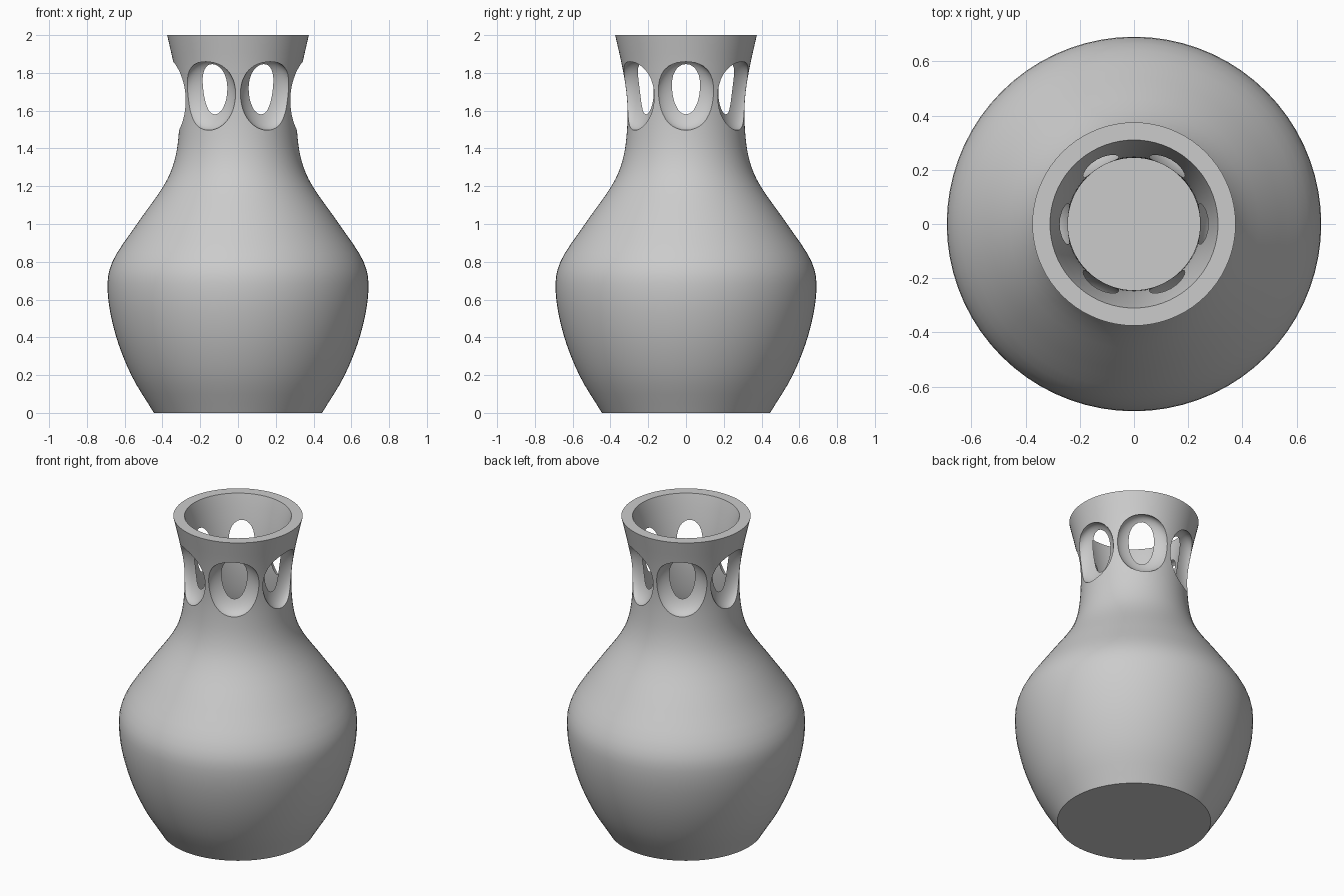
import bpy, bmesh, math
from mathutils import Vector, Matrix

cube = bpy.data.objects.get("Cube")
if cube:
    bpy.data.objects.remove(cube, do_unlink=True)

WALL = 0.065
HOLES = 6

clay = bpy.data.materials.new("grey clay")
clay.use_nodes = True
clay.diffuse_color = (0.6, 0.6, 0.6, 1)
clay.node_tree.nodes["Principled BSDF"].inputs["Base Color"].default_value = (0.6, 0.6, 0.6, 1)


def smooth_path(points, steps):
    """Catmull-Rom curve through the points."""
    p = [Vector(q) for q in points]
    p = [2 * p[0] - p[1]] + p + [2 * p[-1] - p[-2]]
    path = []
    for a, b, c, d in zip(p, p[1:], p[2:], p[3:]):
        for i in range(steps):
            t = i / steps
            path.append(0.5 * (2 * b + (c - a) * t + (2 * a - 5 * b + 4 * c - d) * t ** 2
                               + (3 * b - a - 3 * c + d) * t ** 3))
    return path + [p[-2]]


def make_object(name, bm):
    bmesh.ops.recalc_face_normals(bm, faces=bm.faces)
    mesh = bpy.data.meshes.new(name)
    bm.to_mesh(mesh)
    bm.free()
    mesh.materials.append(clay)
    obj = bpy.data.objects.new(name, mesh)
    bpy.context.collection.objects.link(obj)
    return obj


# Outer wall as (radius, height), inner wall offset by the wall thickness
outer = smooth_path([(0.445, 0), (0.565, 0.2), (0.65, 0.42), (0.69, 0.64), (0.665, 0.8),
                     (0.535, 1.0), (0.395, 1.2), (0.335, 1.34), (0.312, 1.5),
                     (0.312, 1.66), (0.335, 1.82), (0.375, 2.0)], 4)
inner = []
for before, here, after in zip(outer, outer[1:], outer[2:]):
    along = (after - before).normalized()
    point = here + Vector((-along.y, along.x)) * WALL
    if WALL + 0.01 < point.y < 1.99:
        inner.append(point)
rim = Vector((outer[-1].x - WALL, 2.0))
floor_edge = Vector((inner[0].x - 0.01, WALL))
profile = [Vector((0, 0))] + outer + [rim] + inner[::-1] + [floor_edge, Vector((0, WALL))]

# Vase body turned around the vertical axis
bm = bmesh.new()
verts = [bm.verts.new((p.x, 0, p.y)) for p in profile]
edges = [bm.edges.new(pair) for pair in zip(verts, verts[1:])]
bmesh.ops.spin(bm, geom=verts + edges, cent=(0, 0, 0), axis=(0, 0, 1),
               angle=math.tau, steps=72, use_merge=False)
bmesh.ops.remove_doubles(bm, verts=bm.verts, dist=0.0005)
vase = make_object("vase", bm)

# Ring of oval scoops that open the neck
bm = bmesh.new()
for i in range(HOLES):
    place = (Matrix.Rotation(math.tau * i / HOLES, 4, "Z")
             @ Matrix.Translation((0.315, 0, 1.683))
             @ Matrix.Diagonal((0.085, 0.162, 0.187, 1))
             @ Matrix.Rotation(math.pi / 2, 4, "Y"))
    bmesh.ops.create_uvsphere(bm, u_segments=40, v_segments=24, radius=1, matrix=place)
scoops = make_object("neck_hole_cutter", bm)
scoops.hide_render = True

cut = vase.modifiers.new("neck holes", "BOOLEAN")
cut.operation = "DIFFERENCE"
cut.solver = "MANIFOLD"
cut.object = scoops

bpy.ops.object.select_all(action="DESELECT")
vase.select_set(True)
bpy.context.view_layer.objects.active = vase
bpy.ops.object.modifier_apply(modifier=cut.name)
bpy.data.objects.remove(scoops, do_unlink=True)
bpy.ops.object.shade_smooth_by_angle(angle=math.radians(30))
